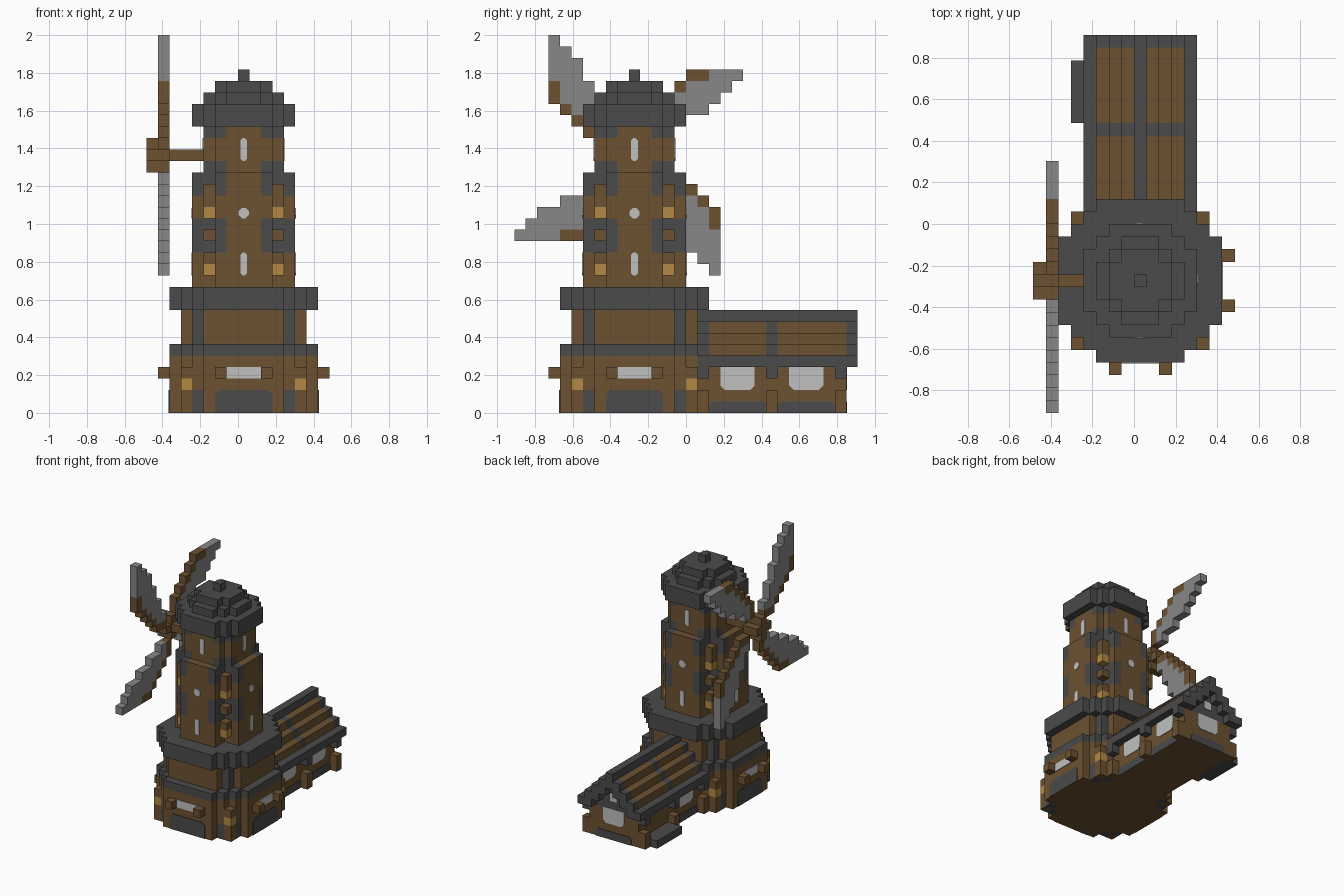
import bpy, bmesh
from math import pi
from mathutils import Matrix, Vector

cube = bpy.data.objects.get("Cube")
if cube:
    bpy.data.objects.remove(cube, do_unlink=True)

U = 2 / 33                 # edge of one block
CX, CY = 0, -5             # block at the tower's axis
COLOURS = {
    "brown_wood": (0.15, 0.083, 0.031),
    "dark_stone": (0.07, 0.07, 0.07),
    "pale_glass": (0.53, 0.53, 0.53),
    "sail_grey": (0.245, 0.245, 0.245),
    "lamp_orange": (0.45, 0.25, 0.056),
}
MATS = {}
for label, rgb in COLOURS.items():
    m = bpy.data.materials.new(label)
    m.use_nodes = True
    m.diffuse_color = (*rgb, 1)
    m.node_tree.nodes["Principled BSDF"].inputs["Base Color"].default_value = (*rgb, 1)
    MATS[label] = m
WOOD, STONE, GLASS, SAIL, LAMP = COLOURS


def finish(name, bm, colours):
    mesh = bpy.data.meshes.new(name)
    bm.to_mesh(mesh)
    bm.free()
    for c in colours:
        mesh.materials.append(MATS[c])
    obj = bpy.data.objects.new(name, mesh)
    bpy.context.collection.objects.link(obj)
    return obj


def blocks(name, cells):
    """Skin a {block position: colour} set with its outer faces, merged where flat."""
    colours = sorted(set(cells.values()))
    bm = bmesh.new()
    corners = {}

    def vert(p):
        key = tuple(round(c * 2) for c in p)
        if key not in corners:
            corners[key] = bm.verts.new(Vector(p) * U)
        return corners[key]

    for pos, colour in cells.items():
        mid = Vector(pos) + Vector((0.5, 0.5, 0.5))
        for axis in range(3):
            for sign in (-1, 1):
                n = Vector((0, 0, 0))
                n[axis] = sign
                if tuple(int(a + b) for a, b in zip(pos, n)) in cells:
                    continue
                a = Vector((0, 0, 0))
                a[(axis + 1) % 3] = 0.5
                b = n.cross(a)
                c = mid + n / 2
                f = bm.faces.new([vert(c + q) for q in (-a - b, a - b, a + b, b - a)])
                f.material_index = colours.index(colour)
    bmesh.ops.dissolve_limit(bm, angle_limit=0.02, verts=bm.verts[:], edges=bm.edges[:],
                             delimit={'MATERIAL'})
    return finish(name, bm, colours)


def box(x0, x1, y0, y1, z0, z1, colour):
    return {(x, y, z): colour for x in range(x0, x1) for y in range(y0, y1)
            for z in range(z0, z1)}


def octagon(r, s, z0, z1, rule):
    """Stepped eight-sided storey; rule gives the colour from offsets and height."""
    return {(CX + x, CY + y, z): rule(abs(x), abs(y), z)
            for x in range(-r, r + 1) for y in range(-r, r + 1)
            if abs(x) + abs(y) <= s for z in range(z0, z1)}


def corners4(d, z, colour):
    return {(CX + x, CY + y, z): colour for x in (-d, d) for y in (-d, d)}


def plate(name, colour, turn, dist, z, w, h, top=0.0, low=0.0, centre=(CX + .5, CY + .5)):
    """Thin panel with clipped corners, set on a wall; turn counts quarter turns."""
    a, b = w / 2, z + h
    pts = [(-a, z + low), (-a + low, z), (a - low, z), (a, z + low),
           (a, b - top), (a - top, b), (-a + top, b), (-a, b - top)]
    bm = bmesh.new()
    vs = [bm.verts.new((x, -dist, q)) for x, q in pts]
    bmesh.ops.remove_doubles(bm, verts=vs, dist=0.001)
    bm.verts.ensure_lookup_table()
    face = bm.faces.new(bm.verts[:])
    out = bmesh.ops.extrude_face_region(bm, geom=[face])["geom"]
    bmesh.ops.translate(bm, vec=(0, -0.08, 0),
                        verts=[g for g in out if isinstance(g, bmesh.types.BMVert)])
    bmesh.ops.recalc_face_normals(bm, faces=bm.faces[:])
    bm.transform(Matrix.Scale(U, 4) @ Matrix.Translation((*centre, 0))
                 @ Matrix.Rotation(turn * pi / 2, 4, 'Z'))
    finish(name, bm, [colour])


def plain(colour):
    return lambda x, y, z: colour


# Tower base with corner posts and lamps
base = octagon(6, 9, 0, 5, lambda x, y, z: STONE if z < 2 and x + y == 9 and 4 <= x <= 5 else WOOD)
for z in range(4):
    base.update(corners4(5, z, LAMP if z == 2 else WOOD))
blocks("tower_base", base)
blocks("base_ledge", octagon(6, 9, 5, 6, plain(STONE)))
blocks("lower_storey", octagon(5, 8, 6, 9, lambda x, y, z: STONE if x == y == 4 else WOOD))
blocks("balcony_ring", octagon(6, 9, 9, 11, plain(STONE)))


# Main tower with stone corner bands and hung lamps
def main_rule(x, y, z):
    corner = x >= 2 and y >= 2
    return STONE if corner and (14 <= z < 17 or z >= 19) else WOOD


main = octagon(4, 6, 11, 21, main_rule)
for key in [k for k in main if abs(k[0] - CX) == 3 and abs(k[1] - CY) == 3]:
    del main[key]
for z in (12, 13, 15, 17, 18, 19):
    main.update(corners4(3, z, LAMP if z in (12, 17) else WOOD))
blocks("main_tower", main)
plinth = octagon(4, 6, 20, 21, plain(STONE))
for turn in range(4):
    plate("main_window", GLASS, turn, 4.5, 12, 1 - 0.4, 2, 0.2, 0.2)
    plate("round_window", GLASS, turn, 4.5, 17, 0.9, 0.9, 0.28, 0.28)
    plate("upper_window", GLASS, turn, 3.5, 22, 1 - 0.4, 2, 0.2, 0.2)

# Upper storey and stepped cap
blocks("upper_storey", octagon(3, 5, 21, 25, lambda x, y, z:
                               STONE if x >= 2 and y >= 2 and z in (21, 24) else WOOD))
cap = octagon(4, 6, 25, 27, plain(STONE))
for r, s, z in ((3, 4, 27), (2, 3, 28), (0, 0, 29)):
    cap.update(octagon(r, s, z, z + 1, plain(STONE)))
blocks("cap_roof", cap)

# Base windows, panels and window brackets on the three open sides
for turn in (0, 1, 3):
    plate("base_panel", STONE, turn, 6.5, 0, 5, 2, 0.4)
    plate("base_window", GLASS, turn, 6.5, 3, 3, 1)
brackets = {}
for d in (-2, 2):
    for x, y in ((d, -7), (7, d), (-7, d)):
        brackets[(CX + x, CY + y, 3)] = WOOD
blocks("window_brackets", brackets)

# Windmill axle, hub and four blades
blocks("axle", box(-7, -3, CY, CY + 1, 22, 23, WOOD))
hub = box(-8, -7, CY - 1, CY + 2, 22, 23, WOOD)
hub.update(box(-8, -7, CY, CY + 1, 21, 24, WOOD))
blocks("hub", hub)
# column offset: first spar block, last spar block, last sail block
BLADE = {-1: (0, 0, 0), -2: (1, 1, 2), -3: (1, 1, 4), -4: (2, 2, 6),
         -5: (3, 3, 8), -6: (4, 4, 9), -7: (5, 6, 10)}
for turn in range(4):
    cells = {}
    for col, (lo, spar, tip) in BLADE.items():
        if turn == 3 and col < -4:
            tip -= 1
        for row in range(lo, tip + 1):
            y, z = col, row
            for _ in range(turn):
                y, z = -z, y
            cells[(-7, CY + y, 22 + z)] = WOOD if row <= spar else SAIL
    blocks("blade", cells)

# Annex walls, posts and eave brackets
blocks("annex_walls", box(-3, 4, 1, 14, 0, 4, WOOD))
for y in (1, 7, 13):
    for x in (-4, 4):
        blocks("annex_post", box(x, x + 1, y, y + 1, 0, 2, WOOD))
        blocks("eave_bracket", box(x, x + 1, y, y + 1, 3, 4, STONE))
for y, turn in ((4.5, 1), (4.5, 3), (10.5, 1), (10.5, 2)):
    plate("annex_window", GLASS, turn, 3.5, 2, 3, 2, 0, 0.4, (0.5, y))
    plate("annex_plinth", STONE, turn, 3.5, 0, 5, 1, 0.3, 0, (0.5, y))
blocks("side_step", box(-5, -3, 8, 13, 0, 1, STONE))

# Annex gable and stepped roof with stone ribs
blocks("annex_gable", {(x, 13, z): STONE for z in range(4, 8)
                       for x in range(-3, 4) if abs(x) <= 7 - z})
plate("gable_window", GLASS, 2, 3.5, 5, 1, 1, 0, 0, (0.5, 10.5))
roof = {}
for x in range(-4, 5):
    for y in range(1, 15):
        for z in range(max(4, 7 - abs(x)), 9 - abs(x)):
            rib = abs(x) in (0, 4) or y in (1, 7, 14)
            roof[(x, y, z)] = STONE if rib else WOOD
blocks("annex_roof", roof)
